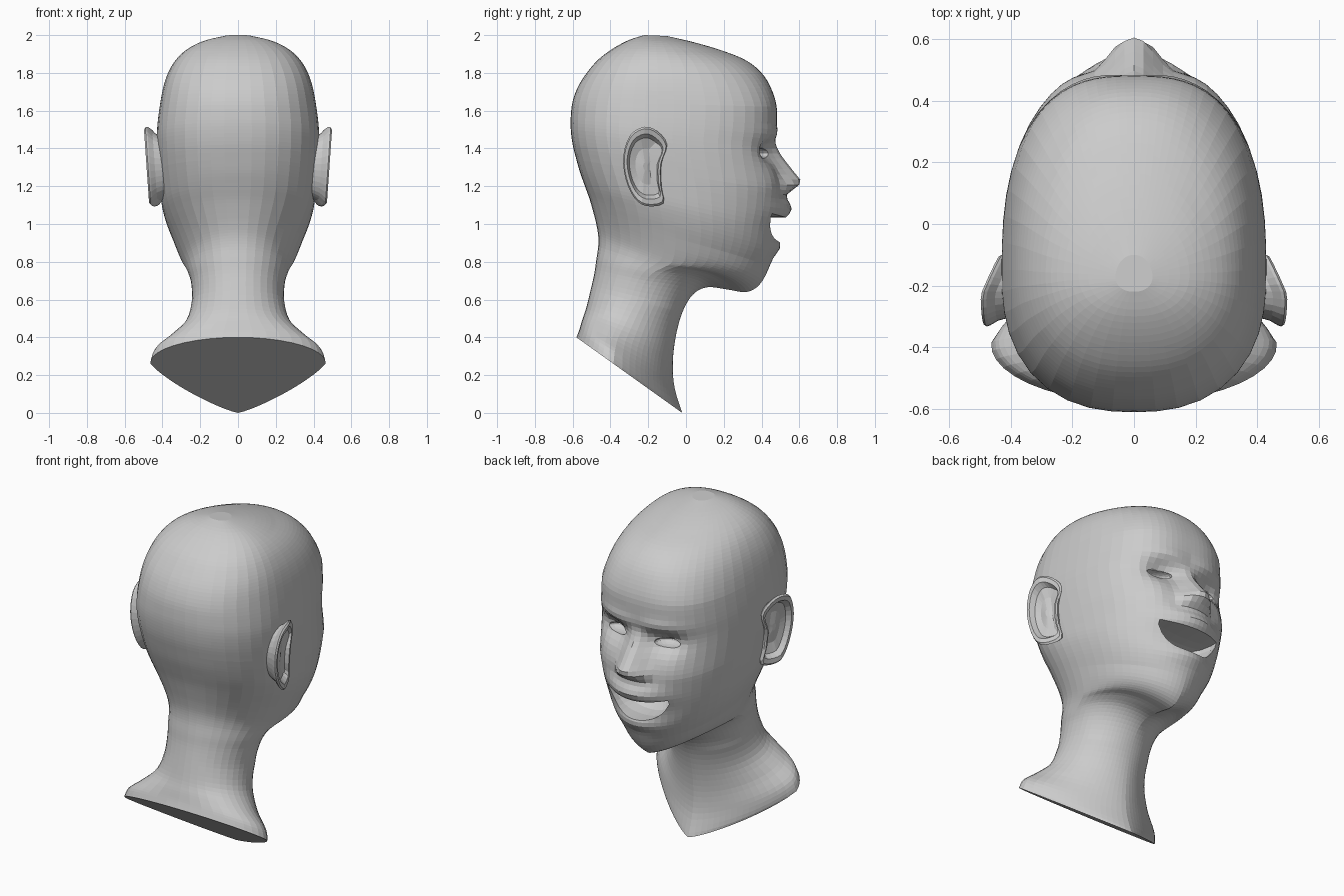
import bpy, bmesh
from math import sin, cos, pi, exp
from mathutils import Vector

if "Cube" in bpy.data.objects:
    bpy.data.objects.remove(bpy.data.objects["Cube"])

# Cross-sections, bottom to top: front y, front z, back y, back z, half width
SECTIONS = [
    (-.02, .00, -.58, .40, .465), (-.06, .13, -.565, .44, .44), (-.07, .26, -.55, .49, .355),
    (-.055, .40, -.53, .55, .275), (-.02, .53, -.505, .65, .245), (.035, .625, -.485, .74, .247),
    (.11, .665, -.475, .81, .262), (.21, .655, -.465, .88, .276), (.32, .64, -.465, .94, .292),
    (.39, .68, -.475, 1.0, .315), (.44, .77, -.49, 1.06, .345), (.47, .87, -.51, 1.13, .378),
    (.48, .97, -.535, 1.2, .402), (.49, 1.08, -.56, 1.27, .413), (.49, 1.18, -.58, 1.34, .42),
    (.475, 1.29, -.60, 1.42, .427), (.465, 1.4, -.61, 1.5, .43), (.478, 1.5, -.61, 1.57, .425),
    (.48, 1.62, -.60, 1.65, .412), (.45, 1.72, -.57, 1.73, .395), (.40, 1.8, -.525, 1.8, .37),
    (.32, 1.865, -.465, 1.87, .33), (.2, 1.915, -.385, 1.93, .27), (.05, 1.96, -.3, 1.975, .18),
    (-.1, 1.995, -.22, 2.0, .06)]
# Section index, widest point along the depth, front roundness, back roundness
SHAPE = [(0, .34, 1.22, 2.0), (2, .39, 1.6, 2.0), (4, .5, 2.0, 2.1), (7, .5, 1.85, 2.1),
         (10, .46, 1.9, 2.2), (14, .42, 2.65, 2.4), (18, .41, 2.75, 2.4), (20, .4, 2.3, 2.4),
         (22, .38, 1.9, 2.3), (24, .4, 2.0, 2.2)]
# Nose profile: height, projection
NOSE = [(1.12, 0), (1.165, .03), (1.195, .105), (1.235, .122), (1.29, .085), (1.36, .04), (1.44, 0)]


def lerp_table(table, t):
    if t <= table[0][0]:
        return table[0][1:]
    for a, b in zip(table, table[1:]):
        if t <= b[0]:
            f = (t - a[0]) / (b[0] - a[0])
            return [p + (q - p) * f for p, q in zip(a[1:], b[1:])]
    return table[-1][1:]


def spline(rows, steps, closed=False):
    """Catmull-Rom through rows; returns (parameter, values)."""
    n, out = len(rows), []
    pick = (lambda i: rows[i % n]) if closed else (lambda i: rows[max(0, min(n - 1, i))])
    for i in range(n if closed else n - 1):
        for k in range(steps):
            t = k / steps
            out.append((i + t, [
                .5 * (2 * b + (c - a) * t + (2 * a - 5 * b + 4 * c - d) * t * t
                      + (3 * b - a - 3 * c + d) * t ** 3)
                for a, b, c, d in zip(pick(i - 1), pick(i), pick(i + 1), pick(i + 2))]))
    if not closed:
        out.append((n - 1, rows[-1]))
    return out


def loft(name, rings):
    """Skin closed rings of points and cap both ends."""
    bm = bmesh.new()
    loops = [[bm.verts.new(p) for p in r] for r in rings]
    n = len(loops[0])
    for a, b in zip(loops, loops[1:]):
        for i in range(n):
            j = (i + 1) % n
            bm.faces.new((a[i], a[j], b[j], b[i]))
    bm.faces.new(loops[0])
    bm.faces.new(loops[-1])
    bmesh.ops.recalc_face_normals(bm, faces=bm.faces)
    me = bpy.data.meshes.new(name)
    bm.to_mesh(me)
    bm.free()
    ob = bpy.data.objects.new(name, me)
    bpy.context.collection.objects.link(ob)
    return ob


def bump(x, z, cx, cz, sx, sz):
    return exp(-((abs(x) - cx) / sx) ** 2 - ((z - cz) / sz) ** 2)


def sculpt(p):
    """Push the face forward or back to form its features."""
    x, y, z = p
    if y < .1:
        return p
    nose = lerp_table(NOSE, z)[0]
    width = .045 + .04 * max(0, min(1, (1.42 - z) / .2))
    y += nose * exp(-(abs(x) / width) ** 2.3)
    y += .025 * bump(x, z, .075, 1.195, .03, .03)      # nostril wings
    y -= .06 * bump(x, z, .165, 1.385, .085, .06)      # eye sockets
    y += .015 * bump(x, z, .14, 1.48, .12, .04)        # brows
    y += .02 * bump(x, z, .21, 1.22, .1, .1)           # cheeks
    y += .07 * bump(x, z, 0, 1.08, .17, .065)          # upper lip
    y += .028 * bump(x, z, 0, .88, .13, .045)          # lower lip
    return Vector((x, y, z))


# Head and neck
SEG = 52
rings = []
for t, (fy, fz, by, bz, w) in spline(SECTIONS, 4):
    m, pf, pb = lerp_table(SHAPE, t)
    ring = []
    for k in range(SEG):
        a = 2 * pi * k / SEG
        a -= .4 * sin(a)                               # denser at the face
        c, s = cos(a), sin(a)
        e = pf if c > 0 else pb
        r = (abs(c) ** e + abs(s) ** e) ** (-1 / e)
        d = m + r * c * ((1 - m) if c > 0 else m)
        p = Vector((w * r * s, by + (fy - by) * d, bz + (fz - bz) * d))
        # jaw line curves upward at the sides
        p.z += .1 * exp(-((t - 7.5) / 2) ** 2) * max(0, c) * abs(s)
        ring.append(sculpt(p) if t > 5 else p)
    rings.append(ring)
head = loft("head", rings)


def carve(cutter):
    mod = head.modifiers.new("carve", 'BOOLEAN')
    mod.operation, mod.solver, mod.object = 'DIFFERENCE', 'EXACT', cutter
    bpy.context.view_layer.objects.active = head
    bpy.ops.object.modifier_apply(modifier=mod.name)
    bpy.data.objects.remove(cutter)


# Open smiling mouth
xs = [i / 8 for i in range(-8, 9)]
top = [(u * .2, 1.035 + .02 * u * u) for u in xs]
low = [(u * .2, .905 + .05 * u * u + .075 * u ** 4) for u in reversed(xs)]
mouth = loft("mouth_cutter", [[(x * f, y, 1 + (z - 1) * f) for x, z in top + low]
                              for y, f in ((.3, .6), (.35, .9), (.41, 1), (.8, 1))])
carve(mouth)

# Eye openings
for side in (-1, 1):
    bpy.ops.mesh.primitive_uv_sphere_add(segments=16, ring_count=10,
                                         location=(side * .165, .41, 1.375),
                                         rotation=(0, 0, -side * .35))
    eye = bpy.context.object
    eye.scale = (.075, .06, .026)
    bpy.context.view_layer.update()
    carve(eye)

# Ears: outline in the side plane, leaning outward to the back
OUTLINE = [(-.10, 1.42), (-.15, 1.49), (-.22, 1.515), (-.295, 1.47), (-.332, 1.36), (-.32, 1.24),
           (-.275, 1.14), (-.21, 1.095), (-.12, 1.11), (-.13, 1.2), (-.13, 1.32)]
# Scale of the outline, offset outward
EAR = [(.72, -.09), (.84, -.04), (.97, -.014), (1, -.004), (.95, .004), (.82, .0), (.72, -.03),
       (.45, -.045), (.1, -.04)]
edge = [v for _, v in spline(OUTLINE, 3, True)]
for side, name in ((-1, "left_ear"), (1, "right_ear")):
    rings = []
    for f, h in EAR:
        ring = []
        for y, z in edge:
            y, z = -.215 + (y + .215) * f, 1.305 + (z - 1.305) * f
            x = .425 + .055 * min(1, (-.1 - y) / .13) + .07 * (z - 1.3) + h
            ring.append((side * x, y, z))
        rings.append(ring)
    loft(name, rings)
